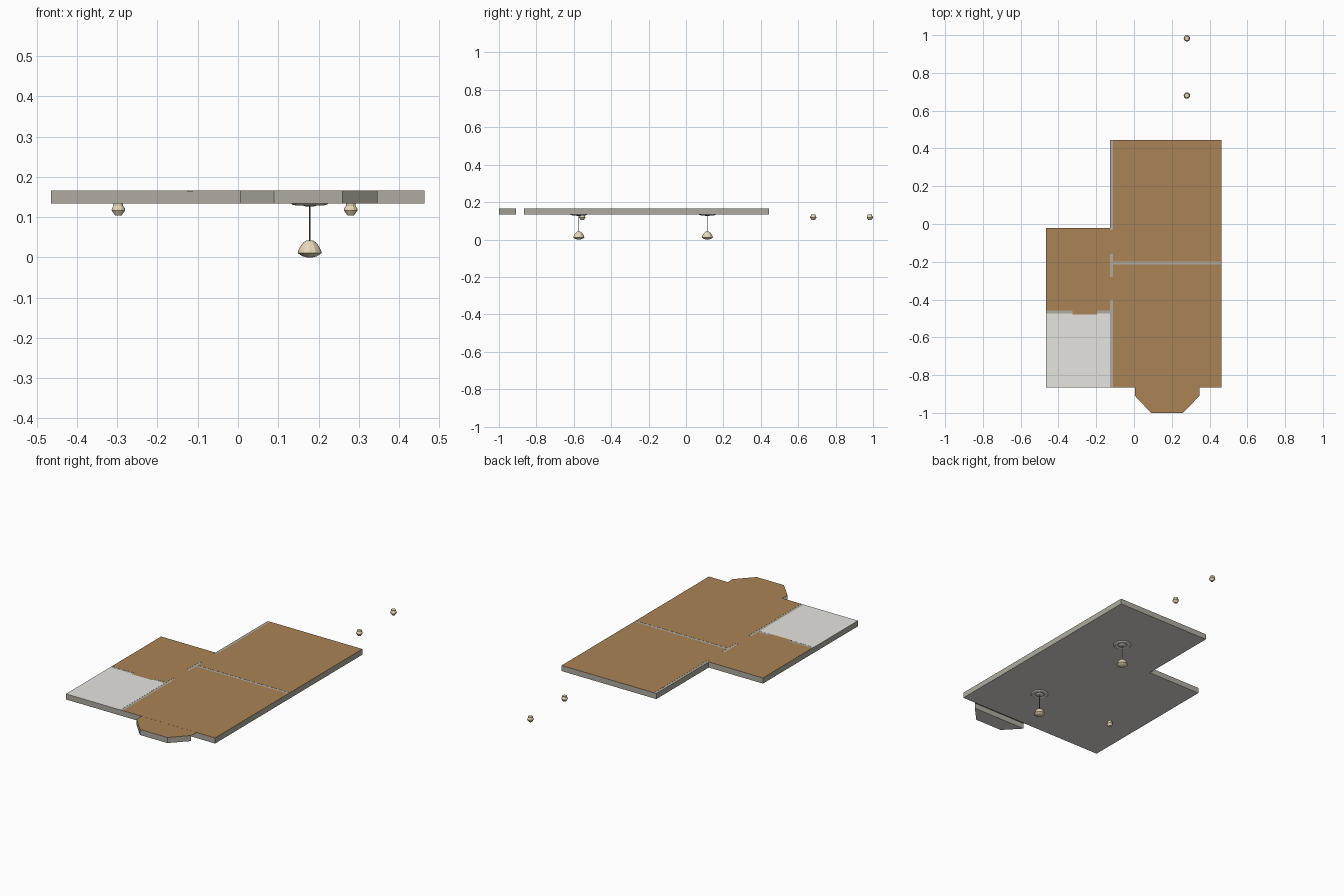
import bpy, bmesh
from math import cos, sin, pi

cube = bpy.data.objects.get("Cube")
if cube:
    bpy.data.objects.remove(cube, do_unlink=True)


def material(name, rgb):
    m = bpy.data.materials.new(name)
    m.use_nodes = True
    linear = [(c / 255) ** 2.2 for c in rgb] + [1]
    m.diffuse_color = linear
    m.node_tree.nodes["Principled BSDF"].inputs["Base Color"].default_value = linear
    return m


STONE = material("warm grey stone", (174, 170, 159))
PLASTER = material("white plaster", (223, 219, 214))
WOOD = material("brown wood", (168, 130, 87))
TILE = material("pale grey tile", (229, 228, 223))
CREAM = material("cream glass", (236, 221, 186))
METAL = material("grey metal", (115, 113, 109))


def finish(name, bm, mat):
    bmesh.ops.recalc_face_normals(bm, faces=bm.faces)
    mesh = bpy.data.meshes.new(name)
    bm.to_mesh(mesh)
    bm.free()
    mesh.materials.append(mat)
    ob = bpy.data.objects.new(name, mesh)
    bpy.context.collection.objects.link(ob)
    return ob


def prism(name, outline, z0, z1, mat):
    """Extrude a flat outline from z0 up to z1."""
    bm = bmesh.new()
    face = bm.faces.new([bm.verts.new((x, y, z0)) for x, y in outline])
    top = bmesh.ops.extrude_face_region(bm, geom=[face])["geom"]
    for v in top:
        if isinstance(v, bmesh.types.BMVert):
            v.co.z = z1
    return finish(name, bm, mat)


def rect(x0, y0, x1, y1):
    return [(x0, y0), (x1, y0), (x1, y1), (x0, y1)]


def lathe(name, profile, centre, mat, sides=12):
    """Stack rings of (radius, height) and close both ends."""
    bm = bmesh.new()
    rings = [[bm.verts.new((centre[0] + r * cos(2 * pi * i / sides),
                            centre[1] + r * sin(2 * pi * i / sides), z))
              for i in range(sides)] for r, z in profile]
    for a, b in zip(rings, rings[1:]):
        for i in range(sides):
            j = (i + 1) % sides
            bm.faces.new((a[i], a[j], b[j], b[i]))
    bm.faces.new(rings[0])
    bm.faces.new(rings[-1])
    return finish(name, bm, mat)


# Main plan edges and heights
LEFT, WALL, RIGHT = -0.465, -0.127, 0.463
FRONT, BACK, WING = -0.865, 0.445, -0.02
BASE, DECK, FLOOR = 0.1345, 0.1655, 0.1661
IN = WALL + 0.015

# Stone slab and separate bay block, both with a plaster ceiling beneath
bay = [(0.005, -0.91), (0.09, -1.0), (0.26, -1.0), (0.346, -0.91)]
slabs = [prism("floor_slab", [(LEFT, FRONT), (RIGHT, FRONT), (RIGHT, BACK),
                              (WALL, BACK), (WALL, WING), (LEFT, WING)], BASE, DECK, STONE),
         prism("bay_slab", bay, BASE, DECK, STONE)]
for slab in slabs:
    slab.data.materials.append(PLASTER)
    for face in slab.data.polygons:
        face.material_index = int(face.normal.z < -0.5)

# Wooden floors, leaving stone strips where the walls stand
prism("front_room_floor", rect(IN, FRONT, RIGHT, -0.214), DECK, FLOOR, WOOD)
prism("bay_floor", [(0.005, FRONT)] + bay + [(0.346, FRONT)], DECK, FLOOR - 0.0003, WOOD)
prism("back_room_floor", rect(IN, -0.199, RIGHT, BACK), DECK, FLOOR, WOOD)
prism("wing_floor", [(LEFT, -0.459), (-0.325, -0.459), (-0.325, -0.478), (-0.197, -0.478),
                     (-0.197, -0.459), (WALL, -0.459), (WALL, WING), (LEFT, WING)],
      DECK, FLOOR, WOOD)
for label, y0, y1 in (("front", -0.402, -0.28), ("back", -0.16, -0.032)):
    prism(label + "_doorway_floor", rect(WALL, y0, IN, y1), DECK, FLOOR, WOOD)

# Tiled corner floor
prism("tiled_floor", [(LEFT, FRONT), (WALL, FRONT), (WALL, -0.473), (-0.197, -0.473),
                      (-0.197, -0.478), (-0.325, -0.478), (-0.325, -0.473), (LEFT, -0.473)],
      DECK, FLOOR, TILE)

# Hanging lamps: ceiling rose, rod and glass shade
for label, y in (("front", -0.573), ("back", 0.114)):
    c = (0.178, y)
    lathe(label + "_ceiling_rose", [(0.047, BASE), (0.043, 0.131), (0.034, 0.129),
                                    (0.024, 0.132), (0.012, 0.127)], c, PLASTER, 16)
    lathe(label + "_lamp_rod", [(0.002, 0.04), (0.002, 0.13)], c, METAL, 4)
    lathe(label + "_lamp_shade", [(0.008, 0.042), (0.015, 0.038), (0.022, 0.029), (0.028, 0.018),
                                  (0.03, 0.011), (0.018, 0.003), (0.006, 0)],
          c, CREAM)

# Small ceiling lamps
for label, c in (("wing", (-0.297, -0.555)), ("near_outdoor", (0.28, 0.68)),
                 ("far_outdoor", (0.28, 0.983))):
    lathe(label + "_lamp", [(0.012, BASE), (0.012, 0.128), (0.016, 0.122), (0.017, 0.117),
                            (0.008, 0.104)], c, CREAM)
